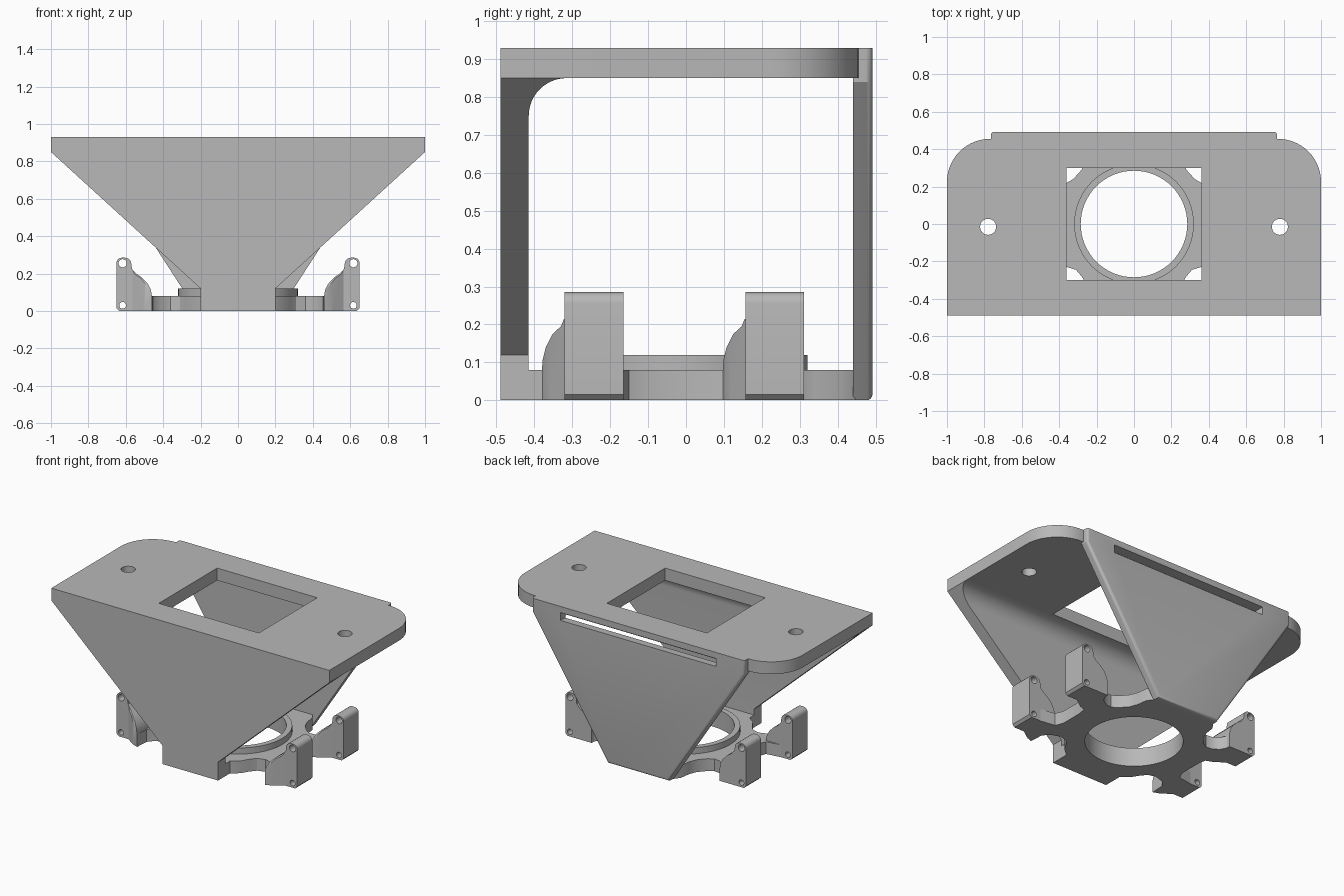
import bpy, bmesh, math
from mathutils import Vector

if "Cube" in bpy.data.objects:
    bpy.data.objects.remove(bpy.data.objects["Cube"])

grey = bpy.data.materials.new("plain grey")
grey.use_nodes = True
grey.diffuse_color = (0.48, 0.48, 0.48, 1)
grey.node_tree.nodes["Principled BSDF"].inputs["Base Color"].default_value = (0.48, 0.48, 0.48, 1)


def prism(name, points, axis, lo, hi):
    """Extrude a 2D outline along an axis; points are in the other two axes."""
    def place(p, d):
        return {"x": (d, p[0], p[1]), "y": (p[0], d, p[1]), "z": (p[0], p[1], d)}[axis]
    bm = bmesh.new()
    face = bm.faces.new([bm.verts.new(place(p, lo)) for p in points])
    moved = bmesh.ops.extrude_face_region(bm, geom=[face])["geom"]
    shift = Vector(place((0, 0), hi - lo))
    bmesh.ops.translate(bm, vec=shift, verts=[v for v in moved if isinstance(v, bmesh.types.BMVert)])
    bmesh.ops.recalc_face_normals(bm, faces=bm.faces)
    mesh = bpy.data.meshes.new(name)
    bm.to_mesh(mesh)
    bm.free()
    mesh.materials.append(grey)
    obj = bpy.data.objects.new(name, mesh)
    bpy.context.collection.objects.link(obj)
    return obj


def select(obj):
    bpy.ops.object.select_all(action="DESELECT")
    obj.select_set(True)
    bpy.context.view_layer.objects.active = obj


def combine(obj, tool, operation="DIFFERENCE"):
    mod = obj.modifiers.new("cut", "BOOLEAN")
    mod.object, mod.operation, mod.solver = tool, operation, "EXACT"
    select(obj)
    bpy.ops.object.modifier_apply(modifier=mod.name)
    bpy.data.objects.remove(tool)


def arc(cx, cy, r, start, end, n):
    steps = [math.radians(start + (end - start) * i / n) for i in range(n + 1)]
    return [(cx + r * math.cos(a), cy + r * math.sin(a)) for a in steps]


def circle(cx, cy, r, n):
    return arc(cx, cy, r, 0, 360, n)[:-1]


def box(x, y):
    return [(-x, -y), (x, -y), (x, y), (-x, y)]


def mirrored(half):
    return half + [(-x, y) for x, y in reversed(half)]


# Top plate with rounded back corners, window and two screw holes
plate = prism("top_plate", mirrored([(1, -0.49)] + arc(0.77, 0.225, 0.23, 0, 90, 14)), "z", 0.85, 0.93)
combine(plate, prism("cutter", box(0.36, 0.30), "z", 0.8, 1))
for side in (-1, 1):
    combine(plate, prism("cutter", circle(side * 0.78, -0.015, 0.043, 24), "z", 0.8, 1))

# Front wall, tapering down, with a concave fillet under the plate
front = prism("front_wall", [(-0.49, 0), (-0.415, 0)] + arc(-0.315, 0.75, 0.1, 180, 90, 12)
              + [(-0.315, 0.93), (-0.49, 0.93)], "x", -1.2, 1.2)
taper = mirrored([(0.2, -0.1), (0.2, 0.12), (1, 0.85), (1, 0.93)])
combine(front, prism("cutter", taper, "y", -0.7, 0), "INTERSECT")

# Back wall, tapering down, with softened outer edges
back = prism("back_wall", mirrored([(0.22, 0), (0.765, 0.84), (0.765, 0.93)]), "y", 0.44, 0.492)
bm = bmesh.new()
bm.from_mesh(back.data)
outer = [e for e in bm.edges if all(v.co.y > 0.48 for v in e.verts)
         and min(v.co.z for v in e.verts) < 0.9]
bmesh.ops.bevel(bm, geom=outer, offset=0.016, segments=4, profile=0.5, affect="EDGES")
bm.to_mesh(back.data)
bm.free()

# Slot through the back wall and plate edge
for part in (plate, back):
    combine(part, prism("cutter", [(0.425, 0.835), (0.6, 0.845), (0.6, 0.89), (0.425, 0.89)], "x", -0.56, 0.56))

# Base with scalloped corners, arms and centre bore
half = [(0.2, -0.45), (0.2, -0.37), (0.25, -0.33), (0.28, -0.28), (0.31, -0.245), (0.36, -0.23),
        (0.42, -0.25), (0.455, -0.29), (0.46, -0.38), (0.56, -0.32), (0.6, -0.3), (0.6, -0.17),
        (0.47, -0.15), (0.45, -0.1), (0.45, 0.05), (0.46, 0.1), (0.56, 0.158), (0.6, 0.18),
        (0.6, 0.31), (0.47, 0.31), (0.44, 0.25), (0.4, 0.225), (0.36, 0.22), (0.325, 0.24),
        (0.28, 0.29), (0.26, 0.34), (0.25, 0.41), (0.22, 0.45)]
base = prism("base", mirrored(half), "z", 0, 0.08)
combine(base, prism("cutter", circle(0, 0, 0.285, 64), "z", -0.1, 0.3))

# Raised collar around the bore
collar = prism("collar", circle(0, 0, 0.32, 64), "z", 0.03, 0.12)
combine(collar, prism("cutter", circle(0, 0, 0.285, 64), "z", -0.1, 0.3))

# Four mounting lugs, each with two screw holes and a curved web
lug_outline = ([(0.46, 0), (0.635, 0), (0.65, 0.015)] + arc(0.62, 0.255, 0.03, 0, 90, 5)
               + arc(0.605, 0.25, 0.035, 90, 180, 5)
               + [(0.567, 0.225), (0.545, 0.2), (0.515, 0.18), (0.485, 0.15), (0.466, 0.115), (0.46, 0.08)])
web_outline = [(-0.38, 0), (-0.38, 0.1), (-0.37, 0.14), (-0.352, 0.175), (-0.33, 0.195),
               (-0.322, 0.215), (-0.31, 0.215), (-0.31, 0)]
parts = [plate, front, back, base, collar]
for side, side_name in ((1, "left"), (-1, "right")):
    profile = [(side * x, z) for x, z in lug_outline]
    for dy, end_name in ((0, "front"), (0.477, "back")):
        lug = prism(f"{end_name}_{side_name}_lug", profile, "y", -0.32 + dy, -0.165 + dy)
        for z, r in ((0.255, 0.022), (0.03, 0.018)):
            combine(lug, prism("cutter", circle(side * 0.617, z, r, 16), "y", -0.5 + dy, dy))
        web = prism(f"{end_name}_{side_name}_web", [(y + dy, z) for y, z in web_outline], "x",
                    *sorted((side * 0.44, side * 0.565)))
        combine(web, prism("cutter", profile, "y", -0.5 + dy, dy), "INTERSECT")
        # Slant the web's front face back toward the lug
        slant = [(side * 0.4, -0.4 + dy), (side * 0.46, -0.38 + dy), (side * 0.5, -0.365 + dy),
                 (side * 0.565, -0.32 + dy), (side * 0.565, -0.2 + dy), (side * 0.4, -0.2 + dy)]
        combine(web, prism("cutter", slant, "z", -0.1, 0.4), "INTERSECT")
        parts += [lug, web]

for part in parts:
    select(part)
    bpy.ops.object.shade_smooth_by_angle(angle=math.radians(32))
